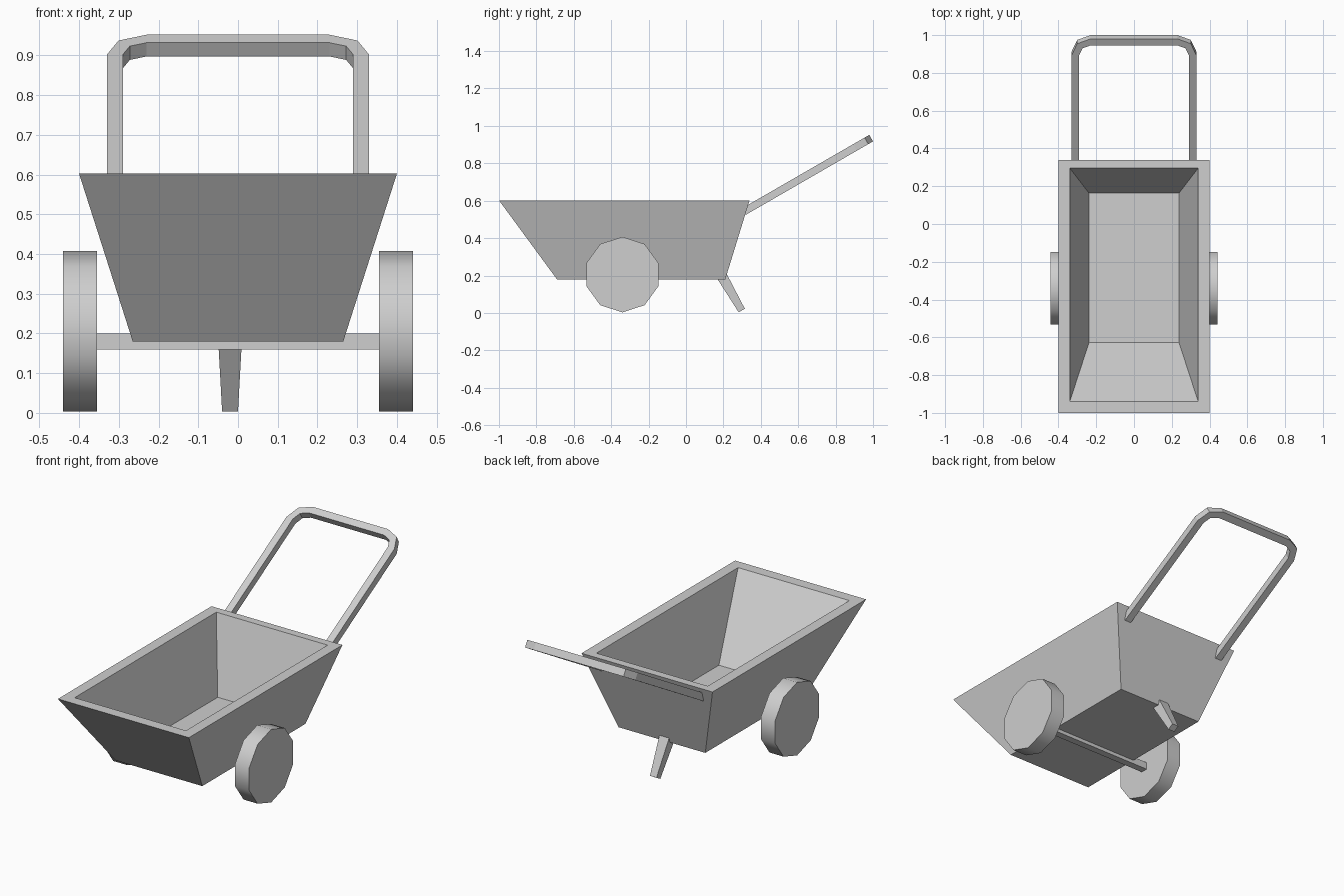
import bpy, bmesh
from math import radians, sin, cos, pi
from mathutils import Vector, Matrix

if "Cube" in bpy.data.objects:
    bpy.data.objects.remove(bpy.data.objects["Cube"], do_unlink=True)

grey = bpy.data.materials.new("plain_grey")
grey.use_nodes = True
grey.diffuse_color = (0.62, 0.62, 0.62, 1)
grey.node_tree.nodes["Principled BSDF"].inputs["Base Color"].default_value = grey.diffuse_color


def finish(bm, name):
    bmesh.ops.recalc_face_normals(bm, faces=bm.faces[:])
    mesh = bpy.data.meshes.new(name)
    bm.to_mesh(mesh)
    bm.free()
    mesh.materials.append(grey)
    ob = bpy.data.objects.new(name, mesh)
    bpy.context.collection.objects.link(ob)
    return ob


def loft(bm, rings, closed=True):
    """Bridge a series of equal-length vertex rings with quads."""
    for a, b in zip(rings, rings[1:]):
        n = len(a)
        for i in range(n if closed else n - 1):
            j = (i + 1) % n
            bm.faces.new((a[i], a[j], b[j], b[i]))


# Tub: outer wall, flat rim and inner wall as one lofted shell
bm = bmesh.new()
rings = []
for half_x, front, back, z in ((0.265, -0.69, 0.21, 0.18), (0.4, -1.0, 0.34, 0.602),
                               (0.34, -0.94, 0.296, 0.602), (0.238, -0.627, 0.163, 0.21)):
    corners = ((-half_x, front), (half_x, front), (half_x, back), (-half_x, back))
    rings.append([bm.verts.new((x, y, z)) for x, y in corners])
loft(bm, rings)
bm.faces.new(rings[0])
bm.faces.new(rings[-1])
finish(bm, "tub")

# Handle: flat U outline with rounded corners, thickened and tilted
tilt = radians(30)
along = Vector((0, cos(tilt), sin(tilt)))
up = Vector((0, -sin(tilt), cos(tilt)))
top_edge = Vector((0, 0.98, 0.952))
bar, length, bend_x, bend = 0.04, 0.785, 0.23, 0.1


def u_outline(radius):
    half = [(bend_x + radius, -length)]
    half += [(bend_x + radius * cos(a), radius * sin(a) - bend) for a in (0, pi / 4, pi / 2)]
    return half + [(-x, u) for x, u in reversed(half)]


bm = bmesh.new()
rings = []
for radius, drop in ((bend, 0), (bend - bar, 0), (bend - bar, bar), (bend, bar)):
    rings.append([bm.verts.new(top_edge + Vector((x, 0, 0)) + along * u - up * drop)
                  for x, u in u_outline(radius)])
loft(bm, rings + rings[:1], closed=False)
for end in (0, -1):
    bm.faces.new([ring[end] for ring in rings])
finish(bm, "handle")

# Wheels: ten-sided discs with smooth treads
wheel_y, wheel_z = -0.34, 0.205
for side, name in ((1, "left_wheel"), (-1, "right_wheel")):
    bm = bmesh.new()
    rings = [[bm.verts.new((side * x, wheel_y + 0.202 * sin(i * pi / 5),
                            wheel_z + 0.202 * cos(i * pi / 5))) for i in range(10)]
             for x in (0.355, 0.441)]
    loft(bm, rings)
    for f in bm.faces:
        f.smooth = True
    caps = [bm.faces.new(ring) for ring in rings]
    for cap in caps:
        for e in cap.edges:
            e.smooth = False
    finish(bm, name)

# Axle: square bar between the wheels
bm = bmesh.new()
bmesh.ops.create_cube(bm, size=1, matrix=Matrix.Translation((0, wheel_y, 0.18))
                      @ Matrix.Diagonal((0.712, 0.04, 0.04, 1)))
finish(bm, "axle")

# Rear leg: tapered bar leaning backwards
bm = bmesh.new()
rings = []
across = Vector((0, cos(tilt), sin(tilt)))
for centre, half in (((-0.02, 0.19, 0.2), 0.03), ((-0.02, 0.298, 0.013), 0.02)):
    rings.append([bm.verts.new(Vector(centre) + Vector((sx * half, 0, 0)) + across * sy * half * 0.95)
                  for sx, sy in ((-1, -1), (1, -1), (1, 1), (-1, 1))])
loft(bm, rings)
for ring in rings:
    bm.faces.new(ring)
finish(bm, "rear_leg")
